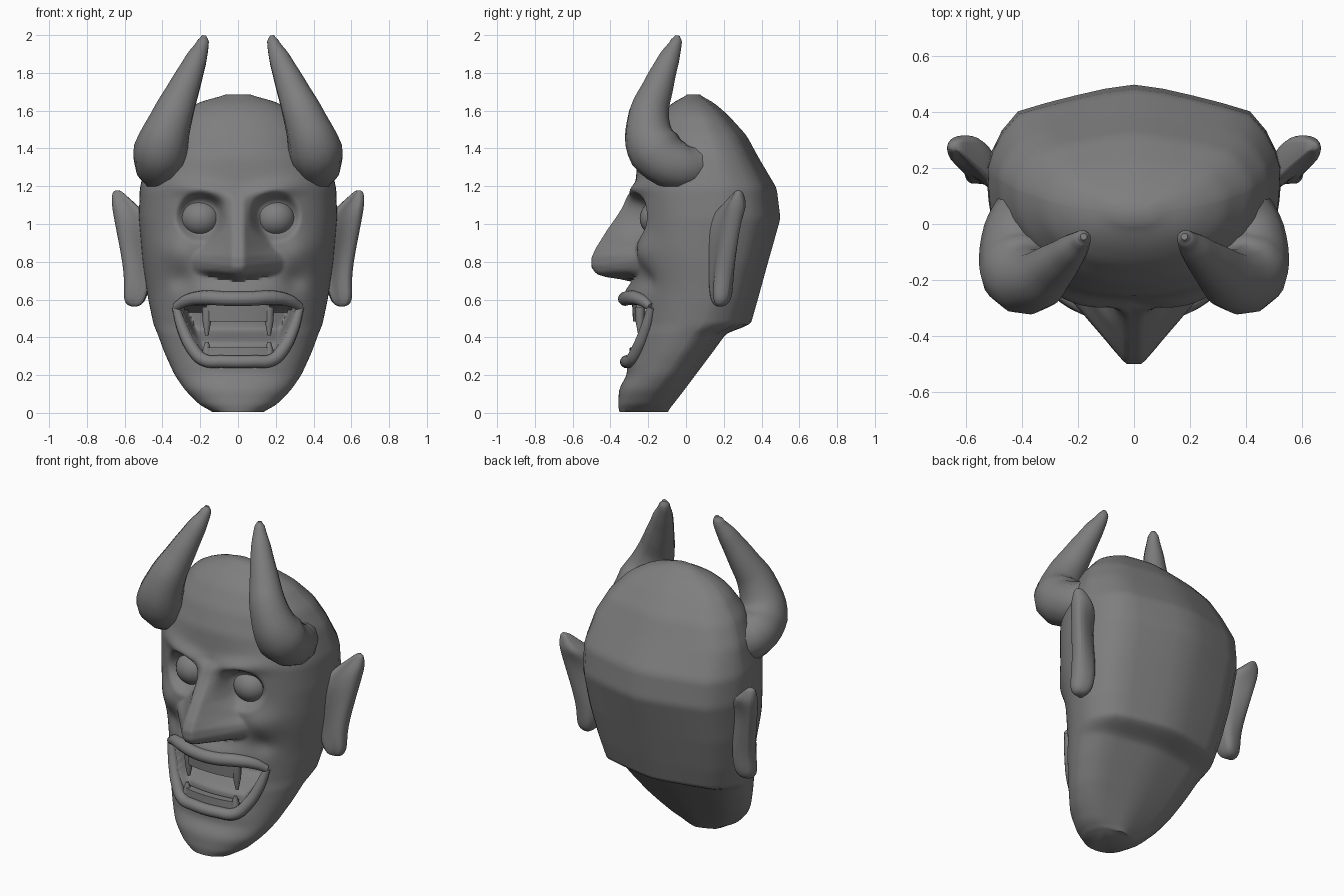
import bpy, bmesh, math

cube = bpy.data.objects.get("Cube")
if cube:
    bpy.data.objects.remove(cube)

grey = bpy.data.materials.new("dark_grey")
grey.use_nodes = True
grey.diffuse_color = (0.21, 0.21, 0.21, 1)
grey.node_tree.nodes["Principled BSDF"].inputs["Base Color"].default_value = (0.21, 0.21, 0.21, 1)


def finish(ob, angle=55):
    bpy.ops.object.select_all(action='DESELECT')
    ob.select_set(True)
    bpy.context.view_layer.objects.active = ob
    if ob.type == 'CURVE':
        bpy.ops.object.convert(target='MESH')
        ob = bpy.context.object
    ob.data.materials.clear()
    ob.data.materials.append(grey)
    bpy.ops.object.shade_smooth_by_angle(angle=math.radians(angle))


def loft(name, rings, subsurf=0):
    bm = bmesh.new()
    vs = [[bm.verts.new(p) for p in r] for r in rings]
    n = len(vs[0])
    for a, b in zip(vs, vs[1:]):
        for i in range(n):
            j = (i + 1) % n
            bm.faces.new((a[i], a[j], b[j], b[i]))
    bm.faces.new(vs[0])
    bm.faces.new(vs[-1])
    bmesh.ops.recalc_face_normals(bm, faces=bm.faces)
    me = bpy.data.meshes.new(name)
    bm.to_mesh(me)
    bm.free()
    ob = bpy.data.objects.new(name, me)
    bpy.context.collection.objects.link(ob)
    if subsurf:
        ob.modifiers.new("round", 'SUBSURF').levels = subsurf
    finish(ob)


def tube(name, pts, sides=4):
    """Tapered sweep through (x, y, z, radius) points."""
    cu = bpy.data.curves.new(name, 'CURVE')
    cu.dimensions = '3D'
    cu.bevel_depth, cu.bevel_resolution = 1, sides
    cu.resolution_u, cu.use_fill_caps = 5, True
    sp = cu.splines.new('BEZIER')
    sp.bezier_points.add(len(pts) - 1)
    for b, p in zip(sp.bezier_points, pts):
        b.co, b.radius = p[:3], p[3]
        b.handle_left_type = b.handle_right_type = 'AUTO'
    ob = bpy.data.objects.new(name, cu)
    bpy.context.collection.objects.link(ob)
    finish(ob)


def interp(table, z):
    """Linear lookup of a row in a table keyed by its first column."""
    for a, b in zip(table, table[1:]):
        if z <= b[0]:
            t = max(0, (z - a[0]) / (b[0] - a[0]))
            return [p + (q - p) * t for p, q in zip(a[1:], b[1:])]
    return list(table[-1][1:])


def bump(x, z, cx, cz, rx, rz):
    return math.exp(-((x - cx) / rx) ** 2 - ((z - cz) / rz) ** 2)


def step(v):
    v = min(1, max(0, v))
    return v * v * (3 - 2 * v)


# Head: height, half width, front y, widest y, back y
HEAD = [(.005, .12, -.35, -.23, -.1), (.03, .19, -.36, -.21, -.08), (.12, .28, -.355, -.16, -.01),
        (.2, .335, -.325, -.1, .05), (.32, .39, -.3, -.02, .14), (.43, .43, -.29, .05, .22),
        (.46, .445, -.285, .1, .34), (.6, .475, -.28, .14, .38), (.8, .505, -.27, .18, .435),
        (1.03, .525, -.265, .2, .5), (1.19, .52, -.27, .2, .48), (1.35, .48, -.255, .17, .385),
        (1.47, .42, -.21, .13, .32), (1.58, .32, -.14, .09, .22), (1.64, .22, -.075, .06, .15),
        (1.67, .13, -.02, .05, .1), (1.685, .03, .02, .04, .06)]
# Back outline across the head: fraction of width, fraction of depth
BACK_SHAPE = [(.97, .2), (.9, .45), (.79, .68), (.6, .78), (.4, .87), (.2, .95)]
# Nose: height, projection, half width
NOSE = [(.7, 0, .18), (.715, .13, .2), (.735, .2, .21), (.77, .228, .215), (.82, .23, .2),
        (.87, .21, .16), (.97, .15, .1), (1.1, .06, .075), (1.18, 0, .07)]


def section(z):
    """Head section, softened between the key rows."""
    near = [interp(HEAD, z + o) for o in (-.02, -.01, 0, .01, .02)]
    return [sum(c) / len(near) for c in zip(*near)]


def face(x, z, cavity=True):
    """Front surface y, with the facial features worked in."""
    w, yf, yw, _ = section(z)
    x = abs(x)
    n = 2.2 + .45 * step((z - .6) / .3) * step((1.4 - z) / .25)
    y = yw - (yw - yf) * max(0, 1 - (x / w) ** n) ** (1 / n)
    d = 0
    d -= .035 * bump(x, z, .16, 1.165 + .15 * (x - .1), .16, .045)   # brow
    d += .06 * step((1.3 - math.hypot((x - .195) / .11, (z - 1.04) / .11)) * 1.8)  # socket
    d -= .03 * bump(x, z, .32, .85, .1, .09)                         # cheekbone
    d += .025 * bump(x, z, .3, .7, .06, .07)                         # cheek fold
    d -= .045 * bump(x, z, 0, .63, .24, .06)                         # upper lip
    d += .01 * bump(x, z, 0, .2, .25, .04)                           # chin hollow
    nz = z - .15 * min(x, .22) * step((.9 - z) / .1)
    if .7 <= nz <= 1.18:
        depth, half = interp(NOSE, nz)
        d -= depth * max(0, 1 - max(0, x - .03) / half) ** 1.05
    if cavity:
        half = .2 + (z - .3) * .45
        m = min(half - x, z - .28, .58 - z) / .045
        d += step(m) * (.06 + .16 * step((z - .36) / .09))
    return y + d * step((1 - x / w) * 4)


rings = []
FRONT, ROWS = 120, 134
side_points = [(1, 0)] + BACK_SHAPE
back = side_points + [(0, 1)] + [(-u, v) for u, v in reversed(BACK_SHAPE)]
for k in range(ROWS + 1):
    z = .005 + 1.68 * k / ROWS
    w, yf, yw, yb = section(z)
    ring = []
    for i in range(FRONT):
        x = -w * math.cos(math.pi * i / FRONT)
        ring.append((x, face(x, z), z))
    ring += [(w * u, yw + (yb - yw) * v, z) for u, v in back]
    rings.append(ring)
loft("head", rings)

# Lips
UPPER = [(.33, .56, .022), (.27, .595, .032), (.18, .61, .038), (.07, .605, .038)]
LOWER = [(.33, .56, .02), (.295, .45, .03), (.24, .34, .034), (.18, .28, .034), (.08, .272, .034)]
for name, half in (("upper_lip", UPPER), ("lower_lip", LOWER)):
    full = half + [(-x, z, r) for x, z, r in reversed(half)]
    tube(name, [(x, face(x, z, False) - .005, z, r) for x, z, r in full])


# Teeth
def tooth_row(name, z0, z1):
    rings = []
    for i in range(13):
        x = (i - 6) * .028
        y = face(x, (z0 + z1) / 2, False)
        rings.append([(x, y + .005, z0), (x, y + .05, z0), (x, y + .05, z1), (x, y, z1)])
    loft(name, rings)


def fang(x, root, tip):
    y = face(x, root, False) + .025
    rings = []
    for t, r in ((0, .026), (.5, .023), (1, .009)):
        z = root + (tip - root) * t
        rings.append([(x + r * math.cos(a * math.pi / 4), y + r * math.sin(a * math.pi / 4), z)
                      for a in range(8)])
    loft("fang", rings)


tooth_row("upper_teeth", .485, .58)
tooth_row("lower_teeth", .345, .27)

for side in (-1, 1):
    fang(side * .165, .56, .41)
    fang(side * .165, .29, .375)

    # Eyes
    bpy.ops.mesh.primitive_uv_sphere_add(segments=32, ring_count=16, radius=.1,
                                         location=(side * .197, -.145, 1.03))
    eye = bpy.context.object
    eye.name = "eye"
    eye.scale = (1.06, 1, .97)
    finish(eye)

    # Horns
    horn = [(.36, .1, 1.32, .1), (.41, -.03, 1.305, .128), (.407, -.165, 1.395, .145),
            (.355, -.2, 1.55, .113), (.285, -.15, 1.72, .084), (.222, -.092, 1.87, .058),
            (.183, -.05, 1.97, .03), (.18, -.045, 1.997, .012)]
    tube("horn", [(side * x, y, z, r) for x, y, z, r in horn])

    # Ears: height, inner x and y, outer x and y
    EAR = [(.56, .52, .14, .58, .18), (.6, .48, .1, .61, .185), (.7, .46, .09, .6, .195),
           (.82, .46, .07, .615, .22), (.97, .47, .06, .645, .25), (1.05, .48, .1, .66, .265),
           (1.1, .53, .16, .668, .272), (1.15, .59, .22, .668, .275), (1.18, .62, .255, .66, .275)]
    rings = []
    for z, xi, yi, xo, yo in EAR:
        thin = min(1, (xo - xi) / .15)
        mx, my = (xi + xo) / 2, (yi + yo) / 2
        ring = [(xi, yi), (mx - .005, my + .01 * thin), (xo - .02, yo - .06 * thin),
                (xo + .005, yo - .02 * thin), (xo - .005, yo + .045 * thin),
                (mx, my + .12 * thin), (xi, yi + .17 * thin)]
        rings.append([(side * x, y, z) for x, y in ring])
    loft("ear", rings, 2)
